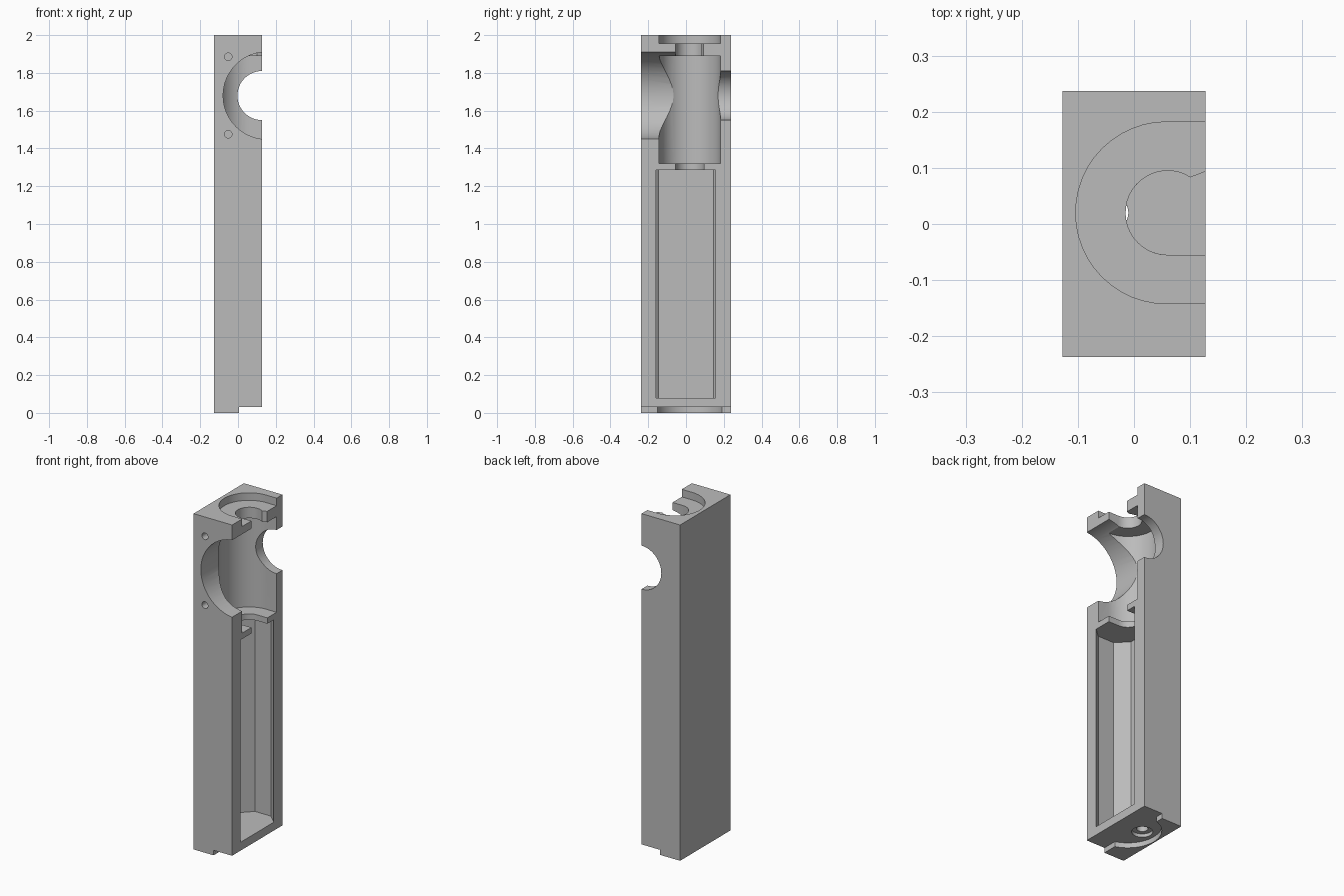
import bpy, bmesh
from math import sin, cos, pi, radians, asin
from mathutils import Vector

old = bpy.data.objects.get("Cube")
if old:
    bpy.data.objects.remove(old, do_unlink=True)

grey = bpy.data.materials.new("plain grey")
grey.use_nodes = True
colour = (0.5, 0.5, 0.5, 1)
grey.diffuse_color = colour
grey.node_tree.nodes["Principled BSDF"].inputs["Base Color"].default_value = colour

HALF_X, HALF_Y = 0.127, 0.237
AXIS_Y = 0.02          # shared vertical axis of the round cavities
OPEN = 0.3             # cutters reach past the open +x side


def arc(cx, cy, r, start, end, steps=24):
    """Points along an arc, angles in radians."""
    return [(cx + r * cos(start + (end - start) * i / steps),
             cy + r * sin(start + (end - start) * i / steps)) for i in range(steps + 1)]


def circle(cx, cy, r, steps=48):
    return arc(cx, cy, r, 0, 2 * pi, steps)[:-1]


def slot(cx, cy, r):
    """Half circle that runs straight out through the open side."""
    return [(OPEN, cy + r)] + arc(cx, cy, r, pi / 2, 3 * pi / 2) + [(OPEN, cy - r)]


def prism(name, points, low, high, axis="z"):
    """Extrude a profile along z (profile x,y) or along y (profile x,z)."""
    bm = bmesh.new()
    place = (lambda p: (p[0], p[1], low)) if axis == "z" else (lambda p: (p[0], low, p[1]))
    step = Vector((0, 0, high - low)) if axis == "z" else Vector((0, high - low, 0))
    face = bm.faces.new([bm.verts.new(place(p)) for p in points])
    out = bmesh.ops.extrude_face_region(bm, geom=[face])
    bmesh.ops.translate(bm, vec=step, verts=[v for v in out["geom"] if isinstance(v, bmesh.types.BMVert)])
    bmesh.ops.recalc_face_normals(bm, faces=bm.faces)
    mesh = bpy.data.meshes.new(name)
    bm.to_mesh(mesh)
    bm.free()
    mesh.materials.append(grey)
    obj = bpy.data.objects.new(name, mesh)
    bpy.context.collection.objects.link(obj)
    return obj


# Solid housing half
body = prism("housing_half", [(-HALF_X, -HALF_Y), (HALF_X, -HALF_Y),
                              (HALF_X, HALF_Y), (-HALF_X, HALF_Y)], 0, 2)

# Narrow neck, flared slightly on one side near the opening
neck = ([(OPEN, 0.16), (0.1, 0.083)]
        + arc(0.06, AXIS_Y, 0.075, radians(58), 3 * pi / 2)[1:]
        + [(OPEN, AXIS_Y - 0.075)])

# Long chamfered compartment, wider inside than its opening
pocket = [(OPEN, -0.16), (HALF_X, -0.16), (0.07, -0.21), (-0.035, -0.21), (-0.1, -0.145),
          (-0.1, 0.145), (-0.035, 0.21), (0.07, 0.21), (HALF_X, 0.155), (OPEN, 0.155)]

# Stepped underside: open half plus a round recess
t = asin((0.06 - 0.005) / 0.18)
foot = ([(0.005, -0.4), (OPEN, -0.4), (OPEN, 0.4), (0.005, 0.4)]
        + arc(0.06, AXIS_Y, 0.18, pi / 2 + t, 3 * pi / 2 - t))

cutters = [
    prism("chamber_cut", slot(0.058, AXIS_Y, 0.162), 1.32, 1.89),
    prism("top_recess_cut", slot(0.058, AXIS_Y, 0.162), 1.955, 2.1),
    prism("upper_neck_cut", neck, 1.86, 1.98),
    prism("pocket_cut", pocket, 0.08, 1.285),
    prism("lower_neck_cut", slot(0.06, AXIS_Y, 0.075), 1.26, 1.35),
    prism("front_port_cut", circle(0.152, 1.68, 0.231), -0.4, AXIS_Y, "y"),
    prism("back_port_cut", circle(HALF_X, 1.68, 0.13), AXIS_Y, 0.4, "y"),
    prism("foot_cut", foot, -0.1, 0.03),
    prism("counterbore_cut", circle(-0.04, AXIS_Y, 0.056, 32), -0.05, 0.05),
    prism("base_hole_cut", circle(-0.04, AXIS_Y, 0.03, 32), -0.05, 0.1),
]
# Screw holes beside the front port
for z in (1.475, 1.885):
    cutters.append(prism("screw_hole_cut", circle(-0.052, z, 0.02, 24), -0.3, -0.14, "y"))

# Cut everything out, then bake the result and drop the cutters
for cutter in cutters:
    cutter.hide_render = True
    mod = body.modifiers.new(cutter.name, "BOOLEAN")
    mod.operation = "DIFFERENCE"
    mod.solver = "EXACT"
    mod.object = cutter
bpy.context.view_layer.update()
baked = bpy.data.meshes.new_from_object(body.evaluated_get(bpy.context.evaluated_depsgraph_get()))
body.modifiers.clear()
body.data = baked
for cutter in cutters:
    bpy.data.objects.remove(cutter, do_unlink=True)

# Smooth the bores, keep the edges crisp
bpy.ops.object.select_all(action="DESELECT")
body.select_set(True)
bpy.context.view_layer.objects.active = body
bpy.ops.object.shade_smooth_by_angle(angle=radians(25))
